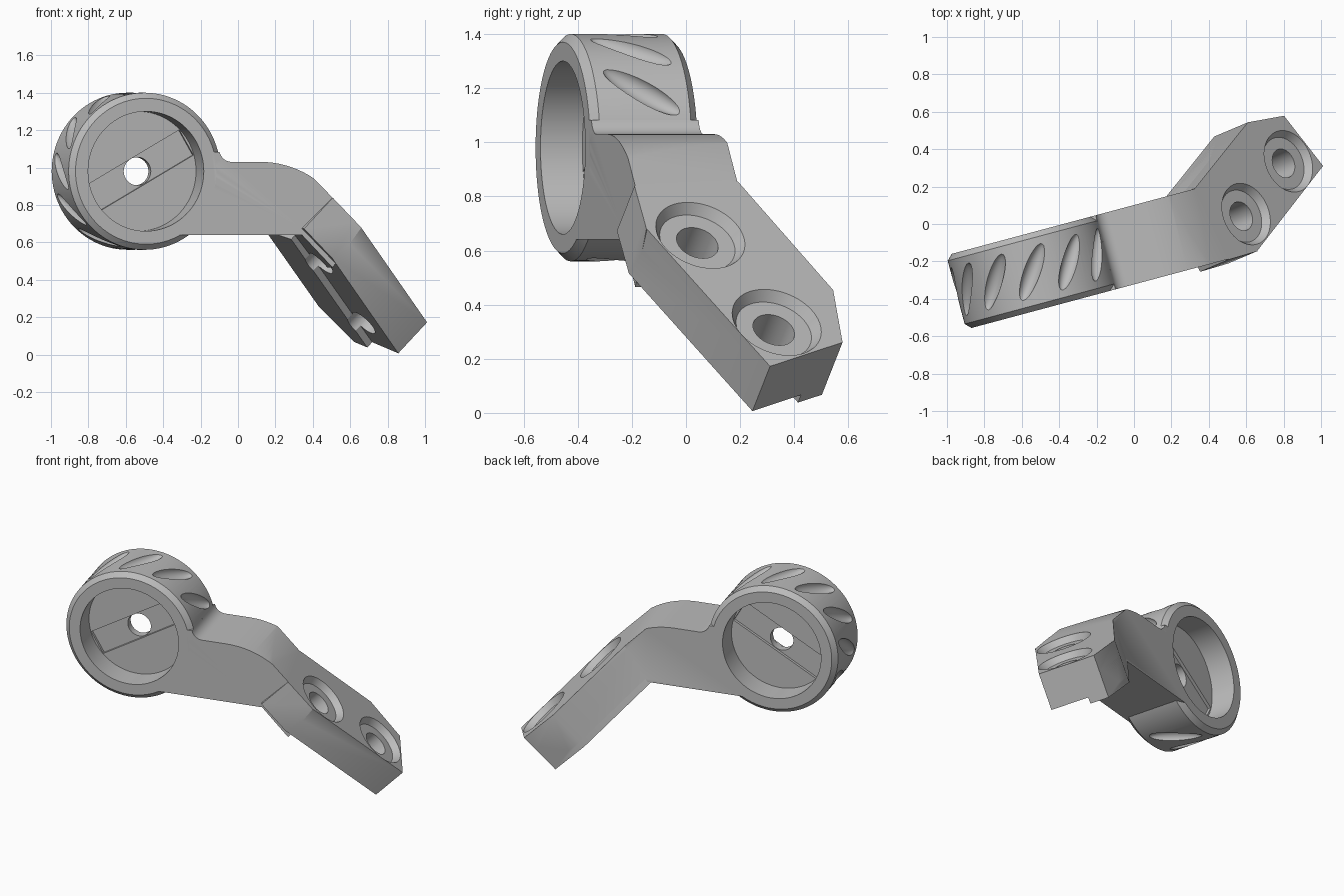
import bpy, bmesh, math
from mathutils import Vector, Matrix

cube = bpy.data.objects.get("Cube")
if cube:
    bpy.data.objects.remove(cube)

grey = bpy.data.materials.new("plain_grey")
grey.use_nodes = True
grey.diffuse_color = (0.5, 0.5, 0.5, 1)
grey.node_tree.nodes["Principled BSDF"].inputs["Base Color"].default_value = (0.5, 0.5, 0.5, 1)

# Ring and arm frame: U runs along the arm, V along the ring axis
yaw = math.radians(15)
U = Vector((math.cos(yaw), math.sin(yaw), 0))
V = Vector((-math.sin(yaw), math.cos(yaw), 0))
Z = Vector((0, 0, 1))
FRONT, BACK = -0.312, 0.098
MID = (FRONT + BACK) / 2
RING_U, RING_Z, RING_R, BORE_R = -0.593, 0.98, 0.42, 0.32

# Mounting plate frame: L runs down the plate, W across it, N out of its face
N = Vector((0.654, 0.277, 0.703)).normalized()
L = Vector((0.465, 0.58, -0.66))
L = (L - N * L.dot(N)).normalized()
W = N.cross(L)
A = Vector((0.66, -0.15, 0.68))


def at(u, v, z):
    return U * u + V * v + Z * z


def on_plate(l, w, n=0):
    return A + L * l + W * w + N * n


def finish(name, bm):
    bmesh.ops.recalc_face_normals(bm, faces=bm.faces[:])
    mesh = bpy.data.meshes.new(name)
    bm.to_mesh(mesh)
    bm.free()
    mesh.materials.append(grey)
    obj = bpy.data.objects.new(name, mesh)
    bpy.context.collection.objects.link(obj)
    return obj


def prism(points, offset):
    bm = bmesh.new()
    face = bm.faces.new([bm.verts.new(p) for p in points])
    new = bmesh.ops.extrude_face_region(bm, geom=[face], use_keep_orig=True)["geom"]
    bmesh.ops.translate(bm, vec=offset, verts=[g for g in new if isinstance(g, bmesh.types.BMVert)])
    return bm


def tube(start, end, r1, r2, segments=64):
    bm = bmesh.new()
    axis = end - start
    turn = axis.to_track_quat('Z', 'Y').to_matrix().to_4x4()
    bmesh.ops.create_cone(bm, cap_ends=True, segments=segments, radius1=r1, radius2=r2,
                          depth=axis.length, matrix=Matrix.Translation((start + end) / 2) @ turn)
    return bm


def combine(target, tool, operation):
    mod = target.modifiers.new(tool.name, 'BOOLEAN')
    mod.operation, mod.solver, mod.object = operation, 'EXACT', tool
    bpy.context.view_layer.objects.active = target
    bpy.ops.object.modifier_apply(modifier=mod.name)
    bpy.data.objects.remove(tool)


# Ring with chamfered rims
bm = tube(at(RING_U, FRONT, RING_Z), at(RING_U, BACK, RING_Z), RING_R, RING_R, 96)
rims = {e for f in bm.faces if len(f.verts) > 4 for e in f.edges}
bmesh.ops.bevel(bm, geom=list(rims), offset=0.03, segments=1, affect='EDGES')
body = finish("ring_bracket", bm)

# Arm: side profile with a fillet at the ring and a rounded bend
profile = [(-0.5, 0.64), (0.27, 0.64), (0.44, 0.465), (0.6, 0.68)]
for i in range(13):
    a = math.radians(45 + 45 * i / 12)
    profile.append((0.04 + 0.54 * math.cos(a), 0.49 + 0.54 * math.sin(a)))
for i in range(9):
    a = math.radians(270 - 76 * i / 8)
    profile.append((-0.118 + 0.07 * math.cos(a), 1.10 + 0.07 * math.sin(a)))
profile.append((-0.5, 1.08))
bm = prism([at(u, FRONT, z) for u, z in profile], V * (BACK - FRONT))
bmesh.ops.bisect_plane(bm, geom=bm.verts[:] + bm.edges[:] + bm.faces[:],
                       plane_co=A, plane_no=N, clear_outer=True)
bmesh.ops.holes_fill(bm, edges=[e for e in bm.edges if e.is_boundary])
combine(body, finish("arm", bm), 'UNION')

# Mounting plate, with a thicker strip along its rear edge
rear = [(0.77, 0.366), (0.531, 0.503), (-0.073, 0.503)]
outline = [(0, 0.005), (0.77, 0.015)] + rear + [(-0.2, 0.1)]
combine(body, finish("plate", prism([on_plate(*p) for p in outline], N * -0.235)), 'UNION')
strip = [(0.77, 0.25)] + rear + [(-0.1, 0.25)]
combine(body, finish("rear_strip", prism([on_plate(*p, -0.1) for p in strip], N * -0.175)), 'UNION')

# Two bores leaving a thin web, each web face with a slanted groove
slant = math.radians(30)
G = U * math.cos(slant) + Z * math.sin(slant)
H = Z * math.cos(slant) - U * math.sin(slant)
for side in (-1, 1):
    web = at(RING_U, MID + side * 0.045, RING_Z)
    combine(body, finish("bore", tube(web, web + V * side * 0.4, BORE_R, BORE_R, 96)), 'DIFFERENCE')
    start = web - V * side * 0.02
    corners = [start + G * g * 0.308 + H * h * 0.078 for g, h in ((-1, -1), (1, -1), (1, 1), (-1, 1))]
    combine(body, finish("groove", prism(corners, V * side * 0.1)), 'DIFFERENCE')
centre = at(RING_U, MID, RING_Z)
combine(body, finish("web_hole", tube(centre - V * 0.15, centre + V * 0.15, 0.075, 0.075, 48)), 'DIFFERENCE')

# Slanted grip scoops around the ring
for step in range(1, 10):
    a = math.radians(30 * step)
    out = U * math.cos(a) + Z * math.sin(a)
    around = U * math.sin(a) - Z * math.cos(a)
    tilt = math.radians(35)
    along = V * math.cos(tilt) + around * math.sin(tilt)
    across = out.cross(along)
    frame = Matrix((along * 0.17, across * 0.045, out * 0.045)).transposed().to_4x4()
    frame.translation = centre + out * (RING_R + 0.004)
    bm = bmesh.new()
    bmesh.ops.create_uvsphere(bm, u_segments=24, v_segments=16, radius=1, matrix=frame)
    combine(body, finish("scoop", bm), 'DIFFERENCE')

# Countersunk screw holes in the plate
for l in (0.106, 0.59):
    hole = tube(on_plate(l, 0.185, -0.4), on_plate(l, 0.185, 0.05), 0.08, 0.08, 48)
    combine(body, finish("screw_hole", hole), 'DIFFERENCE')
    sink = tube(on_plate(l, 0.185, -0.04), on_plate(l, 0.185, 0.01), 0.145, 0.178)
    combine(body, finish("countersink", sink), 'DIFFERENCE')

bpy.ops.object.select_all(action='DESELECT')
body.select_set(True)
bpy.context.view_layer.objects.active = body
bpy.ops.object.shade_smooth_by_angle(angle=math.radians(30))
